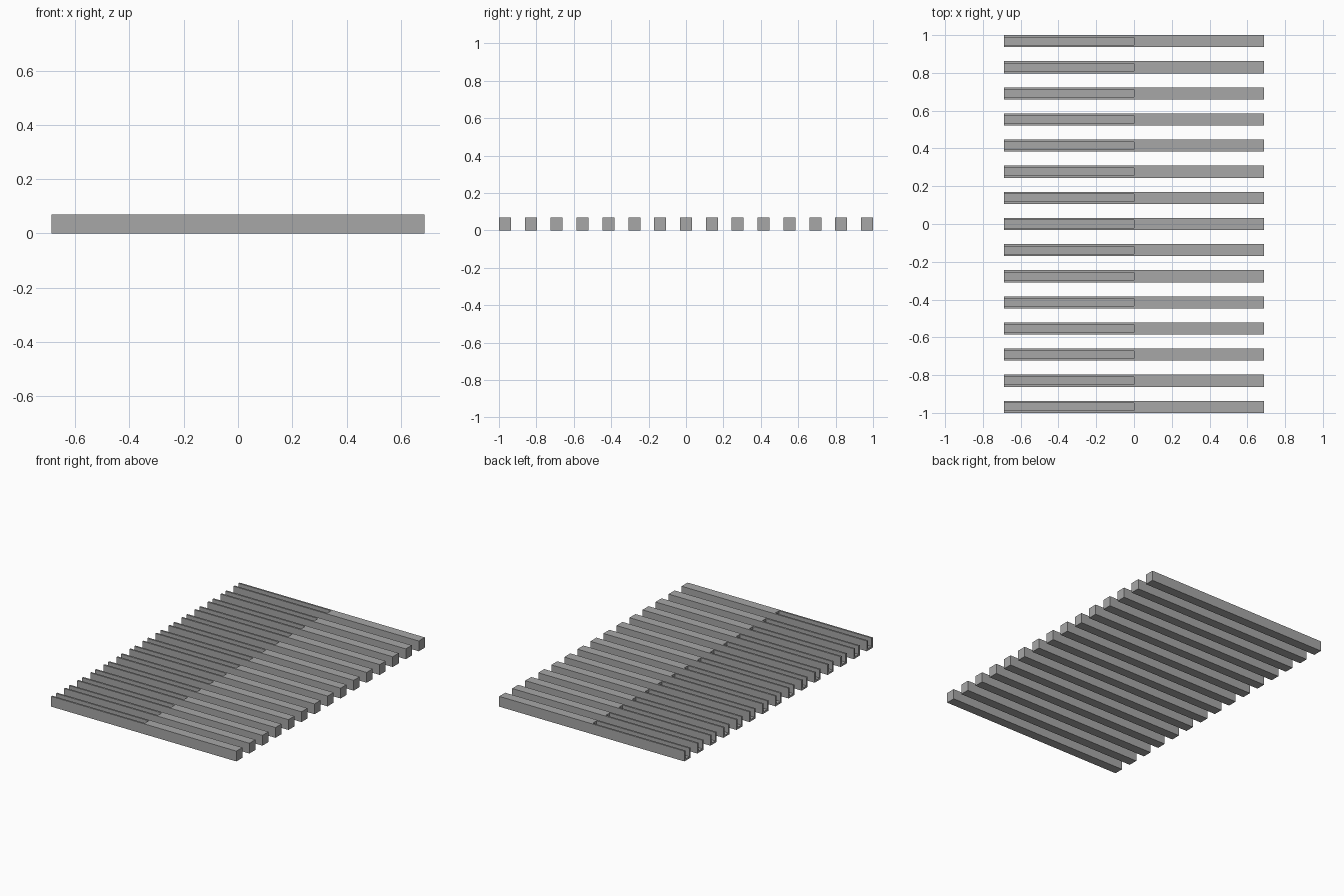
import bpy
import bmesh

cube = bpy.data.objects.get("Cube")
if cube:
    bpy.data.objects.remove(cube, do_unlink=True)

COUNT = 15
HALF_LENGTH = 0.688
WIDTH = 0.064
HEIGHT = 0.069
SLOT_WIDTH = 0.04
FLOOR = 0.0125
PITCH = (2 - WIDTH) / (COUNT - 1)

# Plain grey material
grey = bpy.data.materials.new("grey")
grey.use_nodes = True
colour = (0.39, 0.39, 0.39, 1)
grey.diffuse_color = colour
grey.node_tree.nodes["Principled BSDF"].inputs["Base Color"].default_value = colour


def extrude_profile(bm, profile, x0, x1):
    """Closed bar with a (y, z) cross-section running along x."""
    face = bm.faces.new([bm.verts.new((x0, y, z)) for y, z in profile])
    result = bmesh.ops.extrude_face_region(bm, geom=[face], use_keep_orig=True)
    moved = [v for v in result["geom"] if isinstance(v, bmesh.types.BMVert)]
    bmesh.ops.translate(bm, verts=moved, vec=(x1 - x0, 0, 0))


# Slat mesh: a channel-shaped half joined to a solid half
w, s = WIDTH / 2, SLOT_WIDTH / 2
bottom = [(-w, 0), (w, 0), (w, HEIGHT)]
channel = bottom + [(s, HEIGHT), (s, FLOOR), (-s, FLOOR), (-s, HEIGHT), (-w, HEIGHT)]

bm = bmesh.new()
extrude_profile(bm, channel, -HALF_LENGTH, 0)

# Extend the channel outline into the solid half, closing the slot's end wall
end = [f for f in bm.faces if all(abs(v.co.x) < 1e-6 for v in f.verts)]
bmesh.ops.delete(bm, geom=end, context="FACES")


def vert_at(y, z):
    return min((v for v in bm.verts if abs(v.co.x) < 1e-6),
               key=lambda v: abs(v.co.y - y) + abs(v.co.z - z))


rim = [vert_at(y, z) for y, z in channel]
far = [bm.verts.new((HALF_LENGTH, y, z))
       for y, z in bottom + [(-w, HEIGHT)]]
bm.faces.new(rim[3:7])
bm.faces.new(far)
bm.faces.new((rim[0], rim[1], far[1], far[0]))
bm.faces.new((rim[1], rim[2], far[2], far[1]))
bm.faces.new((rim[2], rim[3], rim[6], rim[7], far[3], far[2]))
bm.faces.new((rim[7], rim[0], far[0], far[3]))
bmesh.ops.recalc_face_normals(bm, faces=bm.faces)

mesh = bpy.data.meshes.new("slat")
bm.to_mesh(mesh)
bm.free()
mesh.materials.append(grey)

# Row of identical slats
for i in range(COUNT):
    slat = bpy.data.objects.new(f"slat_{i + 1}", mesh)
    slat.location.y = (i - (COUNT - 1) / 2) * PITCH
    bpy.context.collection.objects.link(slat)
